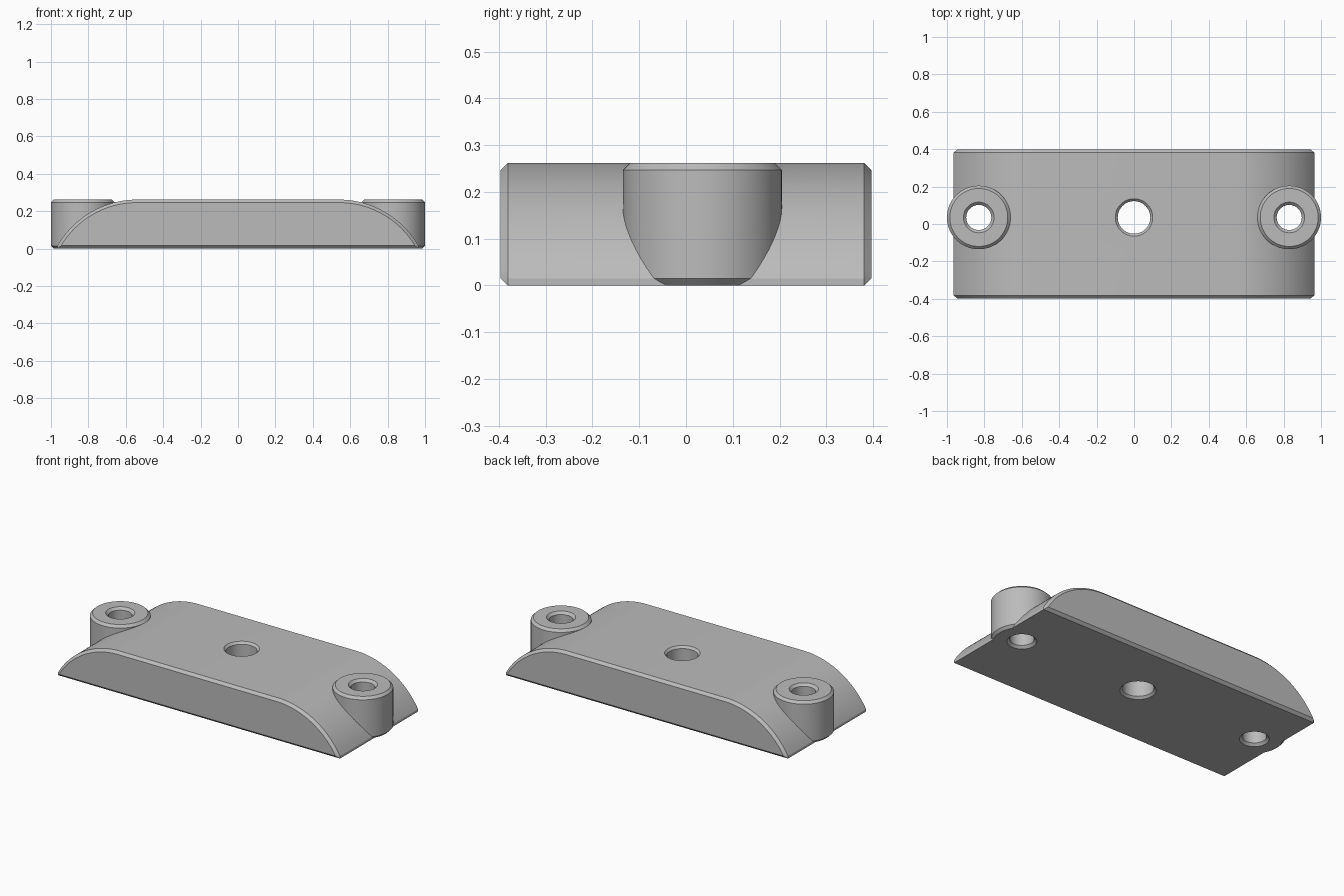
import bpy, bmesh, math

cube = bpy.data.objects.get("Cube")
if cube:
    bpy.data.objects.remove(cube, do_unlink=True)

HALF_X, HALF_Y, TOP = 0.965, 0.397, 0.262
FLAT_X, ARC_R = 0.54, 0.489      # where the top curves down, and how tightly
CHAMFER = 0.016
HOLE_Y, BOSS_X, BOSS_R = 0.035, 0.83, 0.17

grey = bpy.data.materials.new("light_grey")
grey.use_nodes = True
colour = (0.5, 0.5, 0.5, 1)
grey.diffuse_color = colour
grey.node_tree.nodes["Principled BSDF"].inputs["Base Color"].default_value = colour


def finish(name, bm):
    bmesh.ops.remove_doubles(bm, verts=bm.verts, dist=1e-5)
    bmesh.ops.recalc_face_normals(bm, faces=bm.faces)
    mesh = bpy.data.meshes.new(name)
    bm.to_mesh(mesh)
    bm.free()
    mesh.materials.append(grey)
    obj = bpy.data.objects.new(name, mesh)
    bpy.context.collection.objects.link(obj)
    return obj


def loft(name, rings):
    """Skin a list of closed rings and cap both ends."""
    bm = bmesh.new()
    rings = [[bm.verts.new(p) for p in ring] for ring in rings]
    for a, b in zip(rings, rings[1:]):
        for i in range(len(a)):
            j = (i + 1) % len(a)
            bm.faces.new((a[i], a[j], b[j], b[i]))
    bm.faces.new(rings[0])
    bm.faces.new(rings[-1])
    return finish(name, bm)


def lathe(name, x, y, profile, sides=64):
    turns = [2 * math.pi * i / sides for i in range(sides)]
    return loft(name, [[(x + r * math.cos(t), y + r * math.sin(t), z) for t in turns]
                       for r, z in profile])


def plate_section(y, inset, steps=24):
    """Domed plate outline at depth y, shrunk evenly by inset."""
    radius, centre_z = ARC_R - inset, TOP - ARC_R
    low = max(inset, 0.015)
    end = math.acos((low - centre_z) / radius)
    half = [(FLAT_X + radius * math.sin(end * i / steps),
             centre_z + radius * math.cos(end * i / steps)) for i in range(steps + 1)]
    half.append((half[-1][0], inset))
    outline = half + [(-x, z) for x, z in reversed(half)]
    return [(x, y, z) for x, z in outline]


def combine(target, other, operation):
    mod = target.modifiers.new(operation.lower(), "BOOLEAN")
    mod.operation, mod.solver, mod.object = operation, "EXACT", other
    bpy.context.view_layer.objects.active = target
    bpy.ops.object.modifier_apply(modifier=mod.name)
    bpy.data.objects.remove(other, do_unlink=True)


# Domed plate with chamfered long sides
plate = loft("mounting_plate", [
    plate_section(-HALF_Y, CHAMFER),
    plate_section(-HALF_Y + CHAMFER, 0),
    plate_section(HALF_Y - CHAMFER, 0),
    plate_section(HALF_Y, CHAMFER),
])

# Round screw bosses at both ends
for side in (-1, 1):
    r, c = BOSS_R, 0.015
    boss = lathe("screw_boss", side * BOSS_X, HOLE_Y,
                 [(r - c, 0), (r, c), (r, TOP - c), (r - c, TOP)])
    combine(plate, boss, "UNION")

# Through holes, countersunk at top and bottom
for x, r, c in ((-BOSS_X, 0.067, 0.015), (0, 0.087, 0.013), (BOSS_X, 0.067, 0.015)):
    out = 0.01
    cutter = lathe("hole_cutter", x, HOLE_Y,
                   [(r + c + out, -out), (r, c), (r, TOP - c), (r + c + out, TOP + out)])
    combine(plate, cutter, "DIFFERENCE")

# Smooth curves, sharp chamfers
bpy.ops.object.select_all(action="DESELECT")
plate.select_set(True)
bpy.context.view_layer.objects.active = plate
bpy.ops.object.shade_smooth_by_angle(angle=math.radians(25))
